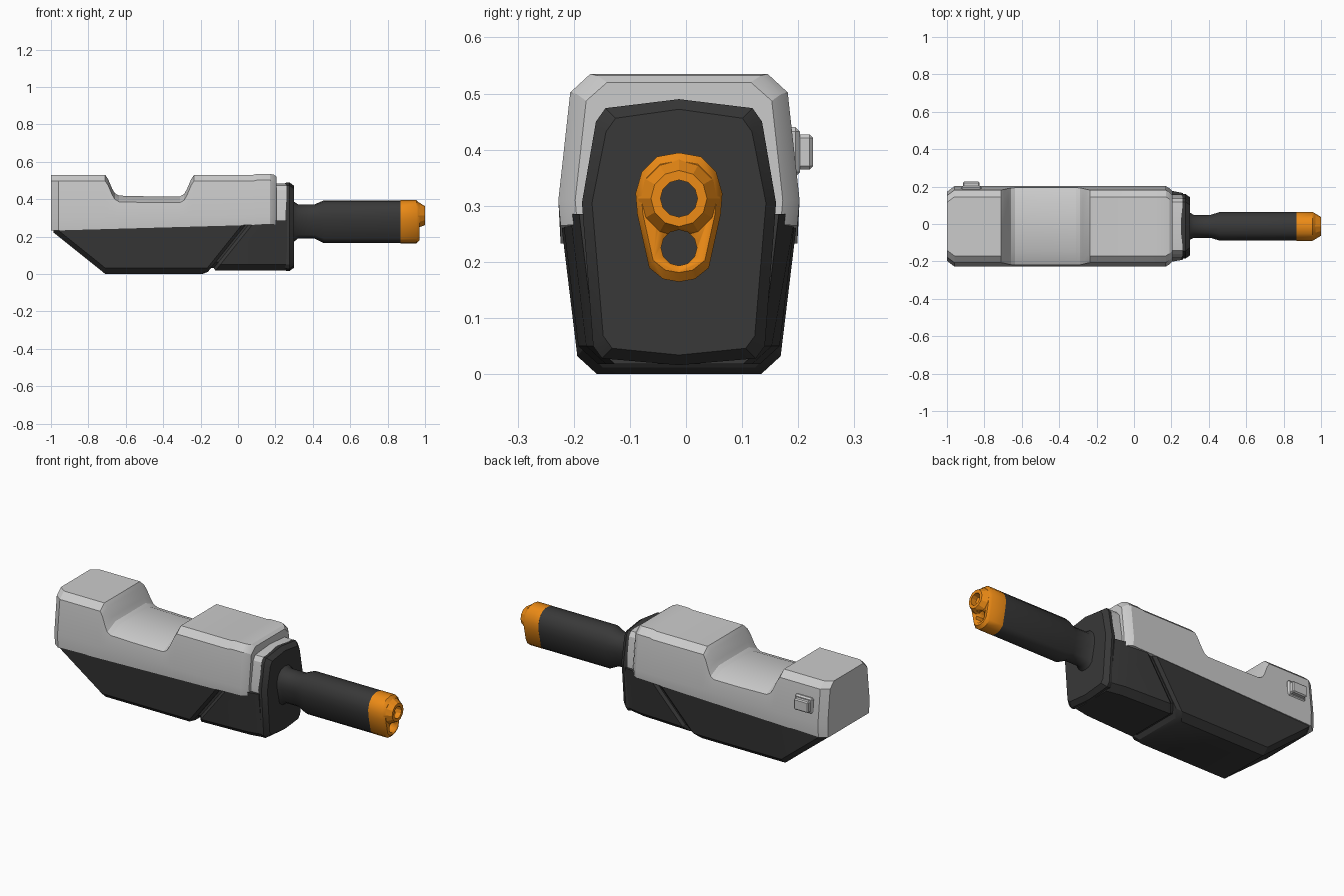
import bpy, bmesh, math
from mathutils import Matrix

if "Cube" in bpy.data.objects:
    bpy.data.objects.remove(bpy.data.objects["Cube"])

CY = -0.0125  # centre plane of the body


def material(name, rgb):
    m = bpy.data.materials.new(name)
    m.diffuse_color = (*rgb, 1)
    m.use_nodes = True
    m.node_tree.nodes["Principled BSDF"].inputs["Base Color"].default_value = m.diffuse_color
    return m


DARK = material("dark", (0.04, 0.04, 0.04))
ORANGE = material("orange", (0.85, 0.26, 0.008))


def finish(name, bm, mat=None, angle=25):
    bmesh.ops.recalc_face_normals(bm, faces=bm.faces)
    me = bpy.data.meshes.new(name)
    bm.to_mesh(me)
    bm.free()
    ob = bpy.data.objects.new(name, me)
    bpy.context.collection.objects.link(ob)
    if mat:
        me.materials.append(mat)
    bpy.ops.object.select_all(action='DESELECT')
    ob.select_set(True)
    bpy.context.view_layer.objects.active = ob
    bpy.ops.object.shade_smooth_by_angle(angle=math.radians(angle))
    return ob


def loft(name, stations, mat=None, angle=25):
    """stations: (x, half section [(w, z)...], shear of x with z)"""
    bm = bmesh.new()
    rings = []
    for x, half, shear in stations:
        pts = half + [(-w, z) for w, z in reversed(half) if w > 1e-6]
        rings.append([bm.verts.new((x + shear * z, CY + w, z)) for w, z in pts])
    n = len(rings[0])
    for a, b in zip(rings, rings[1:]):
        for i in range(n):
            j = (i + 1) % n
            bm.faces.new((a[i], a[j], b[j], b[i]))
    bm.faces.new(rings[0])
    bm.faces.new(rings[-1])
    return finish(name, bm, mat, angle)


def cylinders(name, specs, mat=None, sides=12):
    """specs: (x0, x1, z, r0, r1) along x"""
    bm = bmesh.new()
    for x0, x1, z, r0, r1 in specs:
        mx = Matrix.Translation(((x0 + x1) / 2, CY, z)) @ Matrix.Rotation(math.pi / 2, 4, 'Y')
        bmesh.ops.create_cone(bm, cap_ends=True, segments=sides, radius1=r0, radius2=r1,
                              depth=x1 - x0, matrix=mx)
    return finish(name, bm, mat)


def block(name, lo, hi, bevel):
    bm = bmesh.new()
    bmesh.ops.create_cube(bm, size=1)
    for v in bm.verts:
        v.co = [(a + b) / 2 + c * (b - a) for a, b, c in zip(lo, hi, v.co)]
    bmesh.ops.bevel(bm, geom=bm.edges[:], offset=bevel, segments=1, affect='EDGES')
    return finish(name, bm)


# Grey upper shell with the saddle notch
def shell_half(x, top, inset=0.0, notch=0.0):
    sh = top - 0.033
    w = 0.215 - 0.021 * (sh - 0.31) / 0.19
    zb = 0.232 + 0.028 * (x + 1)
    return [(0.158 - 0.025 * notch - inset, top), (w - inset, sh),
            (0.215 - inset, 0.31), (0.211 - inset, zb)]


shell = [(-1, .53, .03, 0), (-.96, .53, 0, 0), (-.71, .53, 0, 0), (-.695, .508, 0, .3),
         (-.672, .455, 0, .8), (-.658, .432, 0, 1), (-.635, .419, 0, 1), (-.47, .415, 0, 1),
         (-.31, .415, 0, 1), (-.288, .428, 0, 1), (-.274, .452, 0, .8), (-.25, .508, 0, .3),
         (-.235, .53, 0, 0), (.08, .53, 0, 0), (.1, .535, 0, 0), (.17, .535, 0, 0),
         (.19, .532, .012, 0), (.207, .52, .03, 0)]
loft("upper_shell", [(x, shell_half(x, t, i, n), 0) for x, t, i, n in shell])


# Dark lower hull, rear half ending on a slanted seam
def hull_half(zb, off=0.0, top=0.275):
    def w(z):
        return 0.181 + 0.034 * (z - 0.03) / 0.28 - off
    return [(w(top), top), (w(zb + .032), zb + .032), (w(zb + .032) - .035, zb)]


loft("lower_hull", [(-.987, hull_half(.222, .03), 0), (-.955, hull_half(.197, .002), 0),
                    (-.74, hull_half(.025), 0), (-.71, hull_half(0), 0),
                    (-.19, hull_half(0), .8), (-.17, hull_half(.012, .012), .8)], DARK)

# Front lower hull, including the recessed seam floor
loft("front_hull", [(-.25, hull_half(.035, .018, .285), .8), (-.155, hull_half(.032, .016, .285), .8),
                    (-.135, hull_half(.018, .004, .285), .8), (.18, hull_half(.018, .018, .285), 0),
                    (.262, hull_half(.018, .034, .285), 0)], DARK)


# Grey collar and dark front cap
def cap_half(s):
    return [(0, .49 - s), (.131 - s, .474 - s), (.148 - s, .45 - s), (.173 - s, .305),
            (.153 - s, .05 + s), (.137 - s, .028 + s), (0, .016 + s)]


collar = [(0, .485), (.13, .474), (.148, .45), (.17, .305), (.168, .268), (0, .268)]
loft("collar", [(.15, collar, 0), (.258, collar, 0)])

BARREL = [(0, .394), (.039, .387), (.066, .36), (.077, .322), (.074, .285),
          (.053, .19), (.028, .17), (0, .165)]


def barrel_half(s, cz=.288):
    return [(w * s, cz + (z - cz) * s) for w, z in BARREL]


loft("front_cap", [(.25, cap_half(.004), 0), (.262, cap_half(0), 0), (.275, cap_half(0), 0),
                   (.3, cap_half(.018), 0)], DARK)

# Barrel with thin neck
loft("barrel", [(.29, barrel_half(.98), 0), (.302, barrel_half(.92), 0), (.32, barrel_half(.8), 0),
                (.41, barrel_half(.8), 0), (.46, barrel_half(1), 0),
                (.872, barrel_half(1), 0)], DARK, 40)

# Orange muzzle with two bores
tip = loft("muzzle", [(.87, barrel_half(1.005), 0), (.955, barrel_half(1.005), 0),
                      (.97, barrel_half(.87), 0)], ORANGE, 40)
boss = cylinders("muzzle_ring", [(.962, 1.0, .313, .073, .05)], ORANGE)
cutter = cylinders("bore_cutter", [(.9, 1.05, .313, .033, .033), (.9, 1.05, .225, .032, .032)])
cutter.hide_render = True
cutter.hide_viewport = True
for ob in (tip, boss):
    mod = ob.modifiers.new("bores", 'BOOLEAN')
    mod.operation = 'DIFFERENCE'
    mod.solver = 'EXACT'
    mod.object = cutter
cylinders("bore_floors", [(.895, .905, .313, .034, .034), (.895, .905, .225, .033, .033)], DARK)

# Side button on its base plate
block("button_base", (-.925, .17, .352), (-.815, .203, .44), .008)
block("button", (-.915, .19, .365), (-.825, .2265, .427), .006)
